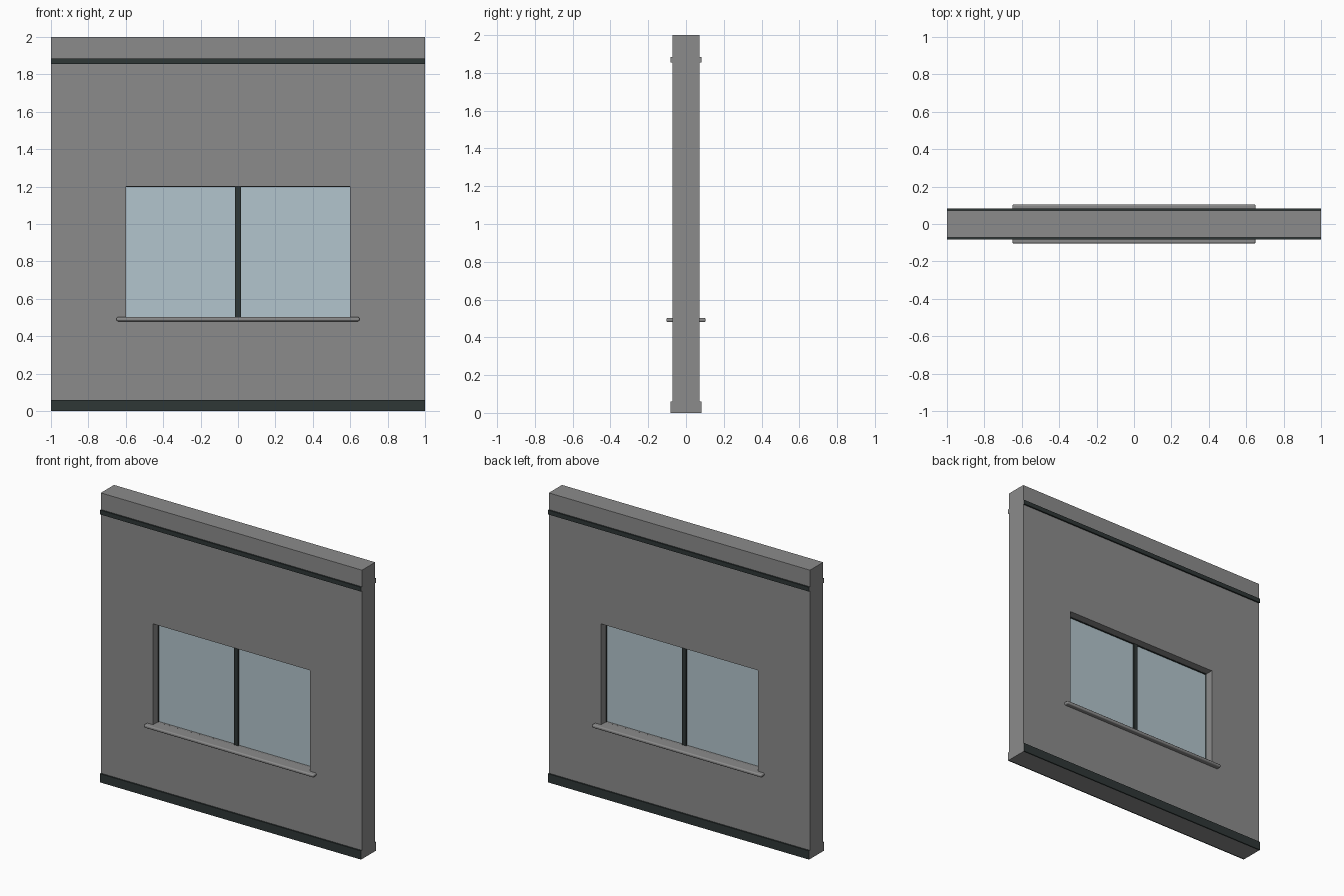
import bpy

cube = bpy.data.objects.get("Cube")
if cube:
    bpy.data.objects.remove(cube, do_unlink=True)


def material(name, rgb):
    m = bpy.data.materials.new(name)
    m.use_nodes = True
    m.diffuse_color = (*rgb, 1)
    m.node_tree.nodes["Principled BSDF"].inputs["Base Color"].default_value = (*rgb, 1)
    return m


GREY = material("wall grey", (0.26, 0.26, 0.26))
DARK = material("dark trim", (0.028, 0.038, 0.037))
GLASS = material("pale blue glass", (0.45, 0.56, 0.61))


def box(name, x, y, z, mat):
    """Box from (min, max) pairs on each axis."""
    spans = (x, y, z)
    bpy.ops.mesh.primitive_cube_add(size=1)
    ob = bpy.context.object
    ob.name = name
    for v in ob.data.vertices:
        v.co = [s[0] if c < 0 else s[1] for c, s in zip(v.co, spans)]
    ob.data.materials.append(mat)
    return ob


# Opening and wall dimensions
W, BOTTOM, TOP = 0.6, 0.5, 1.2
HALF = 0.072

# Wall with a window opening cut through it
wall = box("wall", (-1, 1), (-HALF, HALF), (0, 2), GREY)
cutter = box("opening_cutter", (-W, W), (-0.2, 0.2), (BOTTOM, TOP), GREY)
cut = wall.modifiers.new("opening", "BOOLEAN")
cut.operation = "DIFFERENCE"
cut.solver = "EXACT"
cut.object = cutter
bpy.context.view_layer.objects.active = wall
bpy.ops.object.modifier_apply(modifier=cut.name)
bpy.data.objects.remove(cutter, do_unlink=True)

# Base and upper trim, and rounded sill, on both sides
for side, s in (("front", -1), ("back", 1)):
    for part, z in (("baseboard", (0, 0.06)), ("upper_rail", (1.855, 1.885))):
        trim = box(f"{side}_{part}", (-1, 1), sorted((s * HALF, s * 0.082)), z, DARK)
        # The end caps match the wall ends
        trim.data.materials.append(GREY)
        for p in trim.data.polygons:
            p.material_index = int(abs(p.normal.x) > 0.5)

    sill = box(f"{side}_window_sill", (-0.65, 0.65), sorted((s * 0.02, s * 0.104)),
               (0.48, 0.502), GREY)
    bevel = sill.modifiers.new("rounding", "BEVEL")
    bevel.width = 0.008
    bevel.segments = 3
    bpy.ops.object.shade_smooth_by_angle()

# Glass pane, centre mullion and thin frame lining the opening
box("window_glass", (-W, W), (-0.008, 0.008), (BOTTOM, TOP), GLASS)
box("centre_mullion", (-0.015, 0.015), (-0.02, 0.02), (BOTTOM, TOP), DARK)
T = 0.002
FRAME_Y = (-0.018, 0.018)
box("frame_right", (-W, -W + T), FRAME_Y, (BOTTOM, TOP), DARK)
box("frame_left", (W - T, W), FRAME_Y, (BOTTOM, TOP), DARK)
box("frame_top", (-W, W), FRAME_Y, (TOP - T, TOP), DARK)
